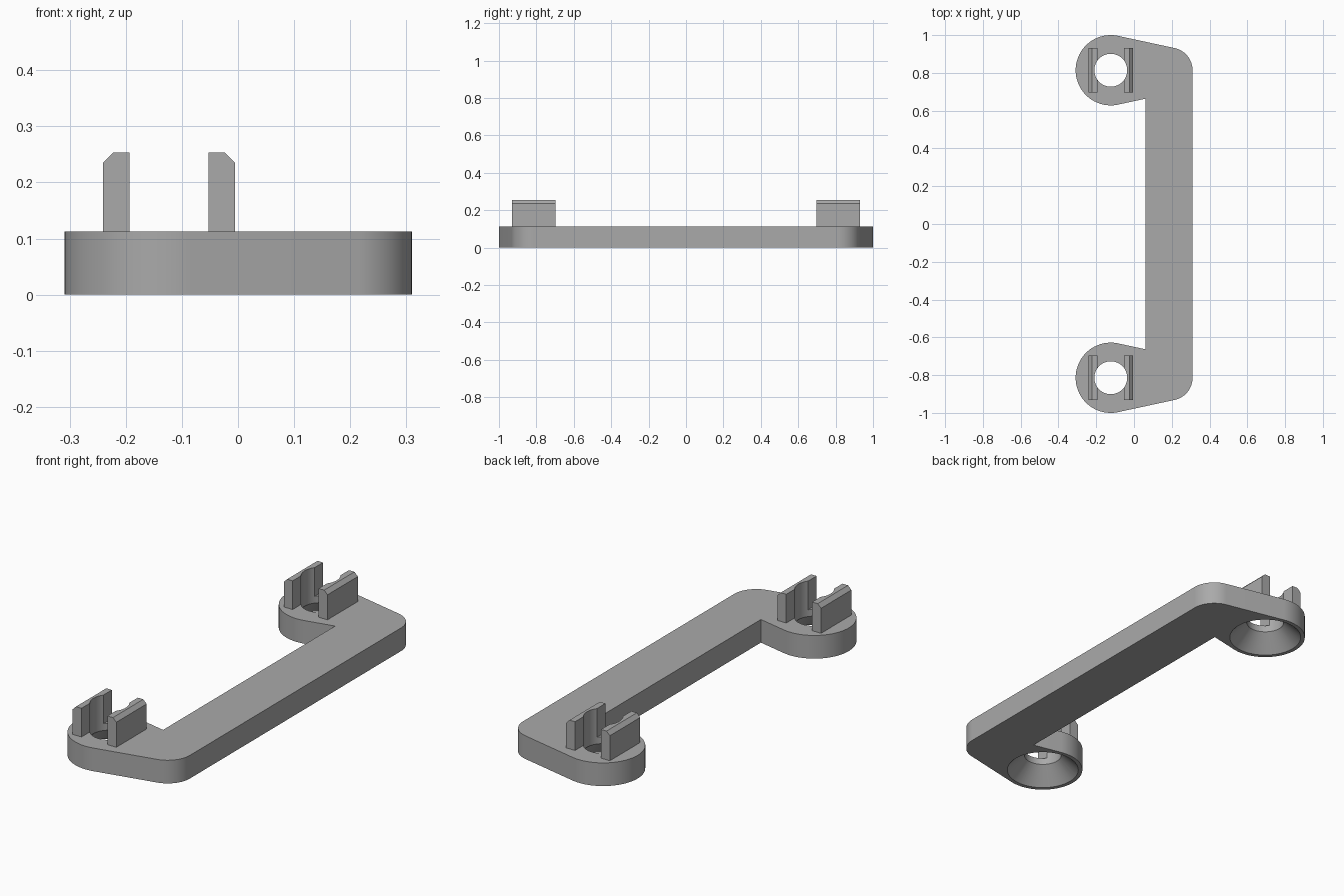
import bpy, bmesh, math
from mathutils import Vector

cube = bpy.data.objects.get("Cube")
if cube:
    bpy.data.objects.remove(cube, do_unlink=True)

THICK, TOP = 0.113, 0.253          # plate thickness, clip height
EYE_X, EYE_Y, EYE_R = -0.123, 0.814, 0.186
CORNER_X, CORNER_R = 0.19, 0.12
BAR_X = 0.06                       # inner side of the bar
HOLE_R, SINK_R, SINK_DEPTH = 0.087, 0.167, 0.08

grey = bpy.data.materials.new("plain grey")
grey.use_nodes = True
grey.diffuse_color = (0.4, 0.4, 0.4, 1)
grey.node_tree.nodes["Principled BSDF"].inputs["Base Color"].default_value = (0.4, 0.4, 0.4, 1)


def extrude(name, outline, axis):
    """Solid from a closed outline pushed along an axis."""
    bm = bmesh.new()
    face = bm.faces.new([bm.verts.new(p) for p in outline])
    new = bmesh.ops.extrude_face_region(bm, geom=[face])["geom"]
    bmesh.ops.translate(bm, vec=Vector(axis),
                        verts=[g for g in new if isinstance(g, bmesh.types.BMVert)])
    bmesh.ops.recalc_face_normals(bm, faces=bm.faces)
    mesh = bpy.data.meshes.new(name)
    bm.to_mesh(mesh)
    bm.free()
    mesh.materials.append(grey)
    obj = bpy.data.objects.new(name, mesh)
    bpy.context.collection.objects.link(obj)
    return obj


def arc(cx, cy, r, start, end, steps):
    return [(cx + r * math.cos(start + (end - start) * i / steps),
             cy + r * math.sin(start + (end - start) * i / steps), 0)
            for i in range(steps + 1)]


def screw_cutter(y):
    """Straight hole with a conical countersink below."""
    slope = (SINK_R - HOLE_R) / SINK_DEPTH
    rings = [(SINK_R + 0.02 * slope, -0.02), (HOLE_R, SINK_DEPTH), (HOLE_R, TOP + 0.1)]
    bm = bmesh.new()
    loops = [[bm.verts.new((x, yy, z)) for x, yy, _ in
              arc(EYE_X, y, r, 0, math.tau, 64)[:-1]] for r, z in rings]
    for low, high in zip(loops, loops[1:]):
        for i in range(64):
            j = (i + 1) % 64
            bm.faces.new((low[i], low[j], high[j], high[i]))
    bm.faces.new(loops[0])
    bm.faces.new(loops[-1])
    bmesh.ops.recalc_face_normals(bm, faces=bm.faces)
    mesh = bpy.data.meshes.new("screw_cutter")
    bm.to_mesh(mesh)
    bm.free()
    mesh.materials.append(grey)
    obj = bpy.data.objects.new("screw_cutter", mesh)
    bpy.context.collection.objects.link(obj)
    obj.hide_render = True
    obj.hide_set(True)
    return obj


def cut(obj, cutter):
    mod = obj.modifiers.new("screw hole", 'BOOLEAN')
    mod.operation = 'DIFFERENCE'
    mod.solver = 'EXACT'
    mod.object = cutter


# Bracket plate: tapered arms with round eyes, joined by a straight bar
tilt = math.asin((EYE_R - CORNER_R) / (CORNER_X - EYE_X))
tangent = math.pi / 2 - tilt
notch_y = EYE_Y - EYE_R / math.cos(tilt) + (BAR_X - EYE_X) * math.tan(tilt)
half = (arc(CORNER_X, EYE_Y, CORNER_R, 0, tangent, 20)
        + arc(EYE_X, EYE_Y, EYE_R, tangent, math.tau - tangent, 56)
        + [(BAR_X, notch_y, 0)])
plate = extrude("bracket_plate",
                half + [(x, -y, z) for x, y, z in reversed(half)], (0, 0, THICK))
parts = [plate]

# Screw holes and paired clips with bevelled outer top edges
for side, y in (("back", EYE_Y), ("front", -EYE_Y)):
    cutter = screw_cutter(y)
    cut(plate, cutter)
    for hand, sign in (("left", 1), ("right", -1)):
        profile = [(0.07, THICK), (0.118, THICK), (0.118, TOP - 0.018),
                   (0.1, TOP), (0.07, TOP)]
        clip = extrude(f"{side}_{hand}_clip",
                       [(EYE_X + sign * x, y - 0.117, z) for x, z in profile],
                       (0, 0.234, 0))
        cut(clip, cutter)
        parts.append(clip)

# Smooth the round walls, keep the edges crisp
bpy.ops.object.select_all(action='DESELECT')
for obj in parts:
    obj.select_set(True)
bpy.context.view_layer.objects.active = plate
for obj in parts:
    bpy.context.view_layer.objects.active = obj
    for mod in list(obj.modifiers):
        bpy.ops.object.modifier_apply(modifier=mod.name)
bpy.ops.object.shade_smooth_by_angle(angle=math.radians(30))
